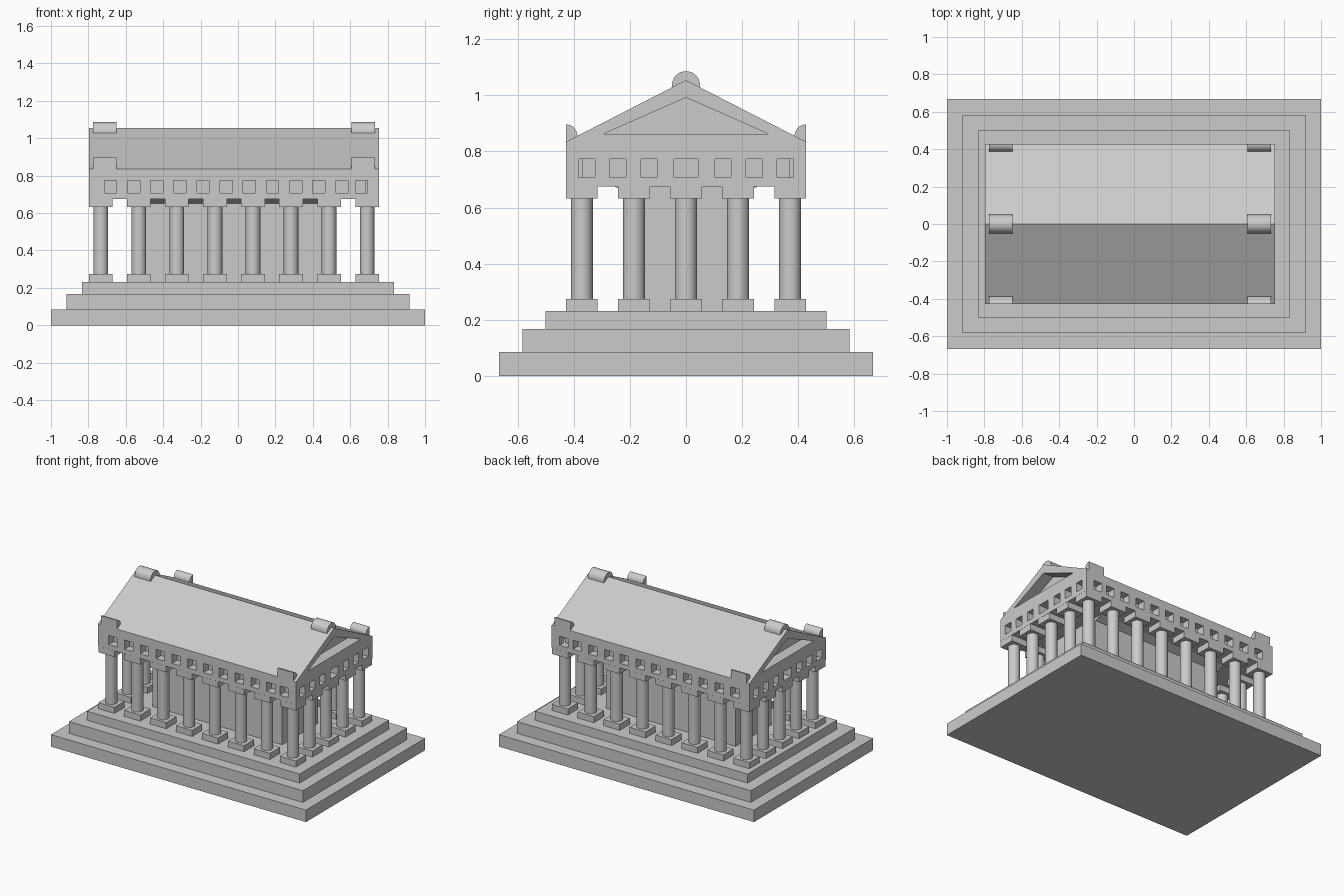
import bpy
import bmesh
import math

if "Cube" in bpy.data.objects:
    bpy.data.objects.remove(bpy.data.objects["Cube"])

# One stone colour for the whole temple
stone = bpy.data.materials.new("grey stone")
stone.use_nodes = True
colour = (0.6, 0.6, 0.6, 1)
stone.diffuse_color = colour
stone.node_tree.nodes["Principled BSDF"].inputs["Base Color"].default_value = colour

CX = -0.021            # temple sits slightly off the middle of its steps
X0, X1 = -0.797, 0.754  # gable ends
HALF = 0.427           # half depth of the roofed part
EAVE, RIDGE, SOFFIT, FLOOR = 0.835, 1.054, 0.675, 0.232


def add_box(bm, x0, x1, y0, y1, z0, z1):
    verts = bmesh.ops.create_cube(bm, size=1)["verts"]
    for v in verts:
        v.co.x = x1 if v.co.x > 0 else x0
        v.co.y = y1 if v.co.y > 0 else y0
        v.co.z = z1 if v.co.z > 0 else z0


def add_prism(bm, profile, x0, x1):
    """Extrude a (y, z) profile along x."""
    face = bm.faces.new([bm.verts.new((x0, y, z)) for y, z in profile])
    out = bmesh.ops.extrude_face_region(bm, geom=[face])["geom"]
    for v in out:
        if isinstance(v, bmesh.types.BMVert):
            v.co.x = x1


def finish(name, bm, smooth=False):
    bmesh.ops.recalc_face_normals(bm, faces=bm.faces[:])
    mesh = bpy.data.meshes.new(name)
    bm.to_mesh(mesh)
    bm.free()
    mesh.materials.append(stone)
    obj = bpy.data.objects.new(name, mesh)
    bpy.context.collection.objects.link(obj)
    if smooth:
        bpy.ops.object.select_all(action="DESELECT")
        obj.select_set(True)
        bpy.context.view_layer.objects.active = obj
        bpy.ops.object.shade_smooth_by_angle(angle=math.radians(35))
    return obj


def box(name, *dims):
    bm = bmesh.new()
    add_box(bm, *dims)
    return finish(name, bm)


def prism(name, profile, x0, x1, smooth=False):
    bm = bmesh.new()
    add_prism(bm, profile, x0, x1)
    return finish(name, bm, smooth)


# Three steps
box("lower_step", -1, 1, -0.667, 0.667, 0, 0.085)
box("middle_step", -0.917, 0.917, -0.583, 0.583, 0.085, 0.168)
box("upper_step", -0.833, 0.833, -0.5, 0.5, 0.168, FLOOR)

# Inner chamber, flaring under the ceiling along its long sides
prism("inner_chamber",
      [(-0.2, FLOOR), (0.2, FLOOR), (0.2, 0.65), (0.255, SOFFIT),
       (-0.255, SOFFIT), (-0.2, 0.65)], CX - 0.508, CX + 0.508)

# Ring of columns with square bases and capitals
spots = [(i, j) for i in range(8) for j in range(5) if i in (0, 7) or j in (0, 4)]
for n, (i, j) in enumerate(spots, 1):
    x = X0 + 0.064 + i * (X1 - X0 - 0.128) / 7
    y = (j - 2) * 0.1855
    for part, z0, z1 in (("base", FLOOR, 0.275), ("capital", 0.632, SOFFIT)):
        box(f"column_{part}_{n}", x - 0.063, x + 0.063, y - 0.0565, y + 0.0565, z0, z1)
    bm = bmesh.new()
    bmesh.ops.create_cone(bm, cap_ends=True, segments=32, radius1=0.039,
                          radius2=0.039, depth=0.36)
    bmesh.ops.translate(bm, verts=bm.verts[:], vec=(x, y, 0.4535))
    finish(f"column_shaft_{n}", bm, True)

# Entablature and gabled roof in one solid
roof = prism("entablature_and_roof",
             [(-HALF, SOFFIT), (HALF, SOFFIT), (HALF, EAVE), (0, RIDGE), (-HALF, EAVE)],
             X0, X1)

# Square recesses along the sides
side_bm = bmesh.new()
for k in range(12):
    x = -0.682 + k * 0.1238 if k < 11 else 0.66
    for s in (-1, 1):
        ys = sorted((s * 0.371, s * 0.5))
        add_box(side_bm, x - 0.033, x + 0.033, *ys, 0.708, 0.773)
side_cutter = finish("side_recess_cutter", side_bm)

# Square recesses and sunk pediment at the gable ends
end_bm = bmesh.new()
for outer, square, deep in ((X0 - 0.1, X0 + 0.07, X0 + 0.08),
                            (X1 + 0.1, X1 - 0.07, X1 - 0.08)):
    for k in range(-3, 4):
        y = math.copysign(0.021 + abs(k) * 0.111, k) if k else 0
        w = 0.029 if k else 0.043
        add_box(end_bm, *sorted((outer, square)), y - w, y + w, 0.708, 0.773)
    add_prism(end_bm, [(-0.295, 0.862), (0.295, 0.862), (0, 0.992)], outer, deep)
end_cutter = finish("end_recess_cutter", end_bm)

# Cut the recesses, then drop the cutters
cutters = (side_cutter, end_cutter)
for cutter in cutters:
    cutter.hide_render = True
    mod = roof.modifiers.new(cutter.name, "BOOLEAN")
    mod.operation = "DIFFERENCE"
    mod.solver = "EXACT"
    mod.object = cutter
bpy.context.view_layer.update()
cut = bpy.data.meshes.new_from_object(
    roof.evaluated_get(bpy.context.evaluated_depsgraph_get()))
roof.modifiers.clear()
roof.data = cut
for cutter in cutters:
    bpy.data.objects.remove(cutter)

# Rounded roof ornaments on the ridge and at the corners
half_round = [(0.05 * math.cos(a), 1.036 + 0.05 * math.sin(a))
              for a in (math.pi * t / 16 for t in range(17))]
half_round += [(-0.05, 1.02), (0.05, 1.02)]
quarter = [(HALF - 0.04 * math.cos(a), 0.855 + 0.041 * math.sin(a))
           for a in (math.pi / 2 * t / 8 for t in range(9))]
quarter += [(HALF, 0.82), (HALF - 0.04, 0.82)]
for end, x0, x1 in (("right", -0.775, -0.65), ("left", 0.608, 0.733)):
    prism(f"ridge_ornament_{end}", half_round, x0, x1, True)
    prism(f"back_corner_ornament_{end}", quarter, x0, x1, True)
    prism(f"front_corner_ornament_{end}", [(-y, z) for y, z in quarter], x0, x1, True)
